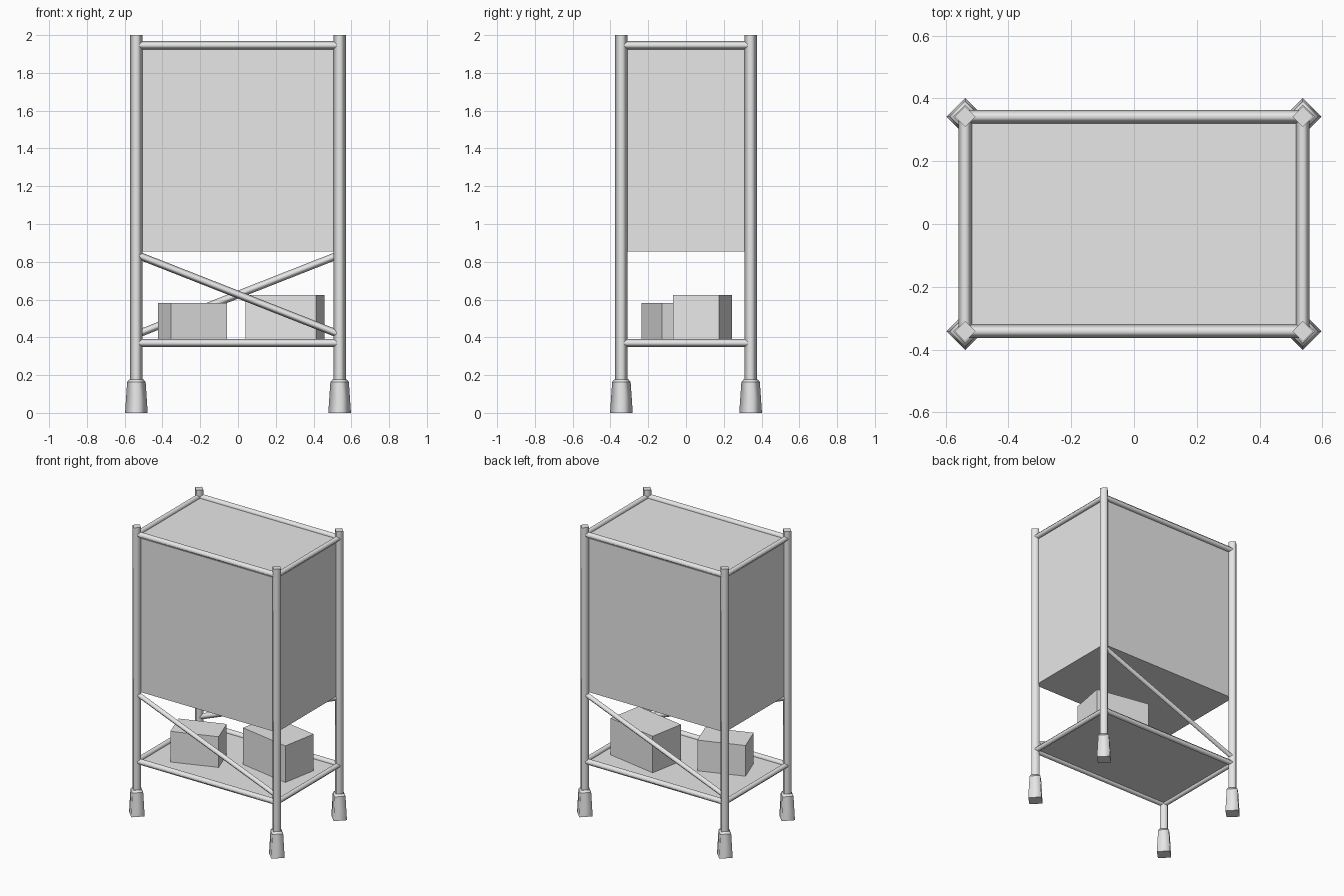
import bpy
from mathutils import Vector, Matrix

cube = bpy.data.objects.get("Cube")
if cube:
    bpy.data.objects.remove(cube, do_unlink=True)

X, Y = 0.538, 0.342          # leg centres
TOP, SHELF = 1.946, 0.37     # rail heights
BOX_BOTTOM = 0.855

grey = bpy.data.materials.new("light grey")
grey.use_nodes = True
color = (0.8, 0.8, 0.8, 1)
grey.diffuse_color = color
grey.node_tree.nodes["Principled BSDF"].inputs["Base Color"].default_value = color


def finish(name):
    obj = bpy.context.object
    obj.name = name
    obj.data.name = name
    obj.data.materials.append(grey)
    return obj


def rod(name, start, end, r1, r2=None):
    """Four-sided bar with softly shaded sides and flat ends."""
    a, b = Vector(start), Vector(end)
    bpy.ops.mesh.primitive_cone_add(vertices=4, radius1=r1, radius2=r2 or r1,
                                    depth=(b - a).length)
    obj = finish(name)
    for face in obj.data.polygons:
        face.use_smooth = abs(face.normal.z) < 0.9
    turn = (b - a).to_track_quat('Z', 'Y').to_matrix().to_4x4()
    obj.matrix_world = Matrix.Translation((a + b) / 2) @ turn
    return obj


def block(name, x, y, z0, z1, width, depth, angle=0):
    bpy.ops.mesh.primitive_cube_add(size=1, location=(x, y, (z0 + z1) / 2),
                                    rotation=(0, 0, angle))
    obj = finish(name)
    obj.scale = (width, depth, z1 - z0)
    return obj


# Legs with flared feet
for sx, side in ((-1, "right"), (1, "left")):
    for sy, end in ((-1, "front"), (1, "back")):
        tag = f"{end}_{side}"
        x, y = sx * X, sy * Y
        rod(f"leg_{tag}", (x, y, 0.05), (x, y, 2), 0.033)
        rod(f"foot_{tag}", (x, y, 0), (x, y, 0.164), 0.06, 0.049)
        rod(f"foot_collar_{tag}", (x, y, 0.164), (x, y, 0.178), 0.049, 0.037)

# Rails round the top and the shelf
for z, level in ((TOP, "top"), (SHELF, "shelf")):
    for s, end, side in ((-1, "front", "right"), (1, "back", "left")):
        rod(f"{level}_rail_{end}", (-X, s * Y, z), (X, s * Y, z), 0.022)
        rod(f"{level}_rail_{side}", (s * X, -Y, z), (s * X, Y, z), 0.022)

# Diagonal braces, opposed front and back
for s, end in ((-1, "front"), (1, "back")):
    rod(f"brace_{end}", (s * X, s * Y, 0.838), (-s * X, s * Y, 0.415), 0.02)

# Enclosed upper cabinet and thin shelf
block("cabinet", 0, 0, BOX_BOTTOM, TOP, 2 * X, 2 * Y)
block("shelf", 0, 0, SHELF - 0.002, SHELF, 2 * X, 2 * Y)

# Two loose boxes on the shelf
block("small_box", -0.241, -0.089, SHELF, 0.583, 0.315, 0.197, 0.35)
block("large_box", 0.249, 0.087, SHELF, 0.624, 0.379, 0.25, -0.181)
